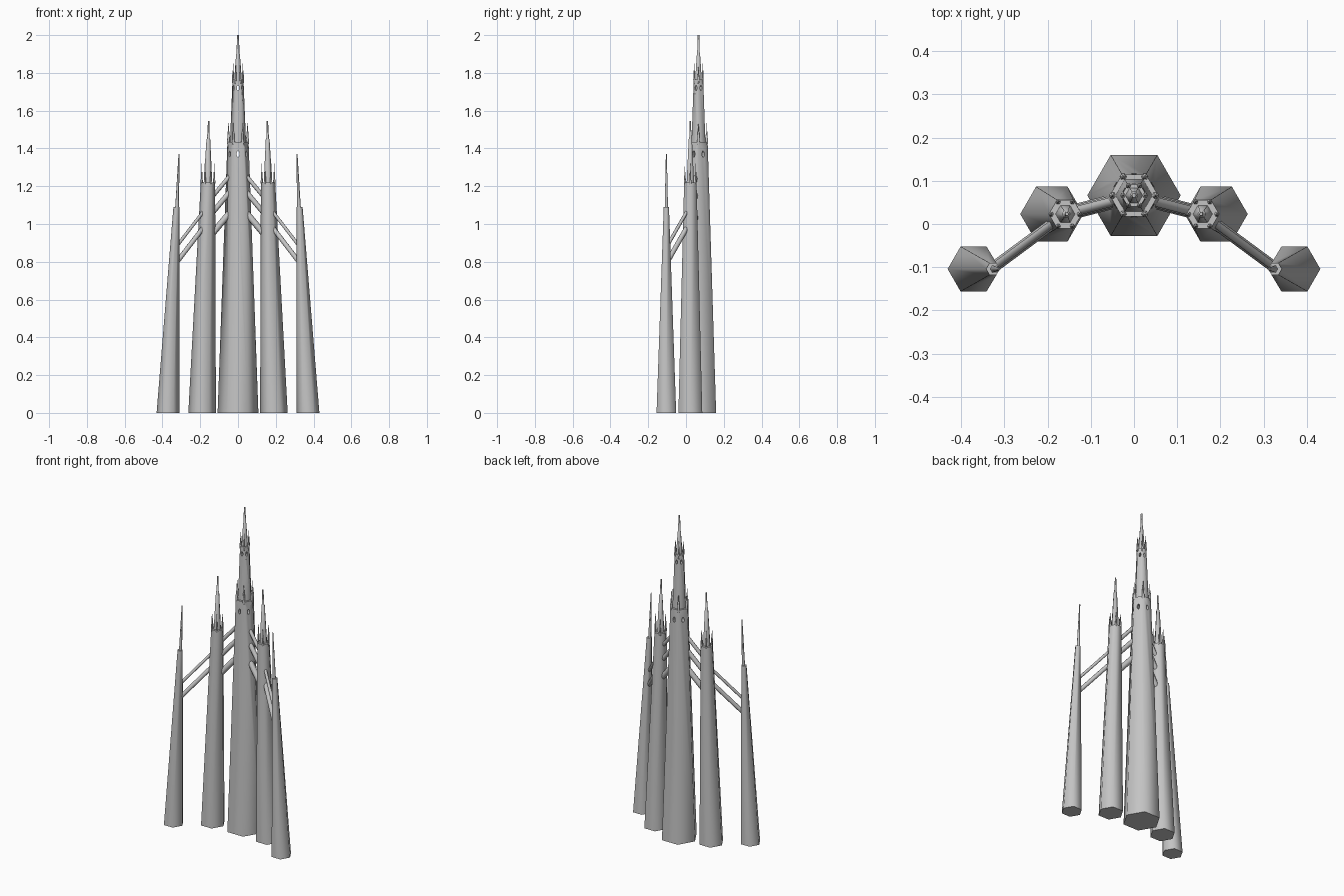
import bpy, bmesh, math
from mathutils import Vector, Matrix

if "Cube" in bpy.data.objects:
    bpy.data.objects.remove(bpy.data.objects["Cube"])

stone = bpy.data.materials.new("grey stone")
stone.diffuse_color = (0.55, 0.55, 0.55, 1)
stone.use_nodes = True
stone.node_tree.nodes["Principled BSDF"].inputs["Base Color"].default_value = stone.diffuse_color


def add_object(name, bm, smooth=True):
    bmesh.ops.recalc_face_normals(bm, faces=bm.faces)
    me = bpy.data.meshes.new(name)
    bm.to_mesh(me)
    bm.free()
    me.materials.append(stone)
    ob = bpy.data.objects.new(name, me)
    bpy.context.collection.objects.link(ob)
    if smooth:
        bpy.ops.object.select_all(action='DESELECT')
        ob.select_set(True)
        bpy.context.view_layer.objects.active = ob
        bpy.ops.object.shade_smooth_by_angle(angle=math.radians(65))
    return ob


def loft(bm, rings, n=6):
    """Stack n-sided rings (x, y, z, radius), capped at both ends."""
    loops = [[bm.verts.new((x + r * math.cos(math.tau * i / n),
                            y + r * math.sin(math.tau * i / n), z))
              for i in range(n)] for x, y, z, r in rings]
    for a, b in zip(loops, loops[1:]):
        for i in range(n):
            j = (i + 1) % n
            bm.faces.new((a[i], a[j], b[j], b[i]))
    bm.faces.new(loops[0][::-1])
    bm.faces.new(loops[-1])


def lofted(name, *rings):
    bm = bmesh.new()
    loft(bm, rings)
    return add_object(name, bm)


def crown(name, x, y, z, r, h, size):
    """Six stepped pinnacles standing on the corners of a tower top."""
    bm = bmesh.new()
    for i in range(6):
        a = math.tau * i / 6
        px, py = x + r * math.cos(a), y + r * math.sin(a)
        loft(bm, [(px, py, z - 0.03, size * 0.6), (px, py, z, size),
                  (px, py, z + h * 0.55, size * 0.55),
                  (px, py, z + h * 0.56, size * 0.3),
                  (px, py, z + h, size * 0.15)])
    return add_object(name, bm)


def strut(name, a, b, r):
    a, b = Vector(a), Vector(b)
    d = b - a
    bm = bmesh.new()
    bmesh.ops.create_cone(bm, cap_ends=True, segments=8, radius1=r, radius2=r, depth=d.length)
    bm.transform(Matrix.Translation((a + b) / 2) @ d.to_track_quat('Z', 'Y').to_matrix().to_4x4())
    return add_object(name, bm)


def cut_windows(tower, y, z, w, h):
    """Pierce every pair of opposite walls with an arched-ended slot."""
    for k in range(3):
        bm = bmesh.new()
        bmesh.ops.create_cone(bm, cap_ends=True, segments=8, radius1=1, radius2=1, depth=0.4)
        bm.transform(Matrix.Translation((0, y, z))
                     @ Matrix.Rotation(math.radians(60 * k), 4, 'Z')
                     @ Matrix.Diagonal((w / 2, 1, h / 2, 1))
                     @ Matrix.Rotation(math.pi / 2, 4, 'X')
                     @ Matrix.Rotation(math.pi / 8, 4, 'Z'))
        cutter = add_object("window_cutter", bm, False)
        cutter.hide_render = True
        cutter.hide_set(True)
        mod = tower.modifiers.new("window", 'BOOLEAN')
        mod.operation = 'DIFFERENCE'
        mod.solver = 'EXACT'
        mod.object = cutter


# Central tower: shaft, upper stage, spire
CY = 0.066
shaft = lofted("central_shaft", (0, CY, 0, 0.108), (0, CY, 1.435, 0.056))
cut_windows(shaft, CY, 1.37, 0.016, 0.034)
upper = lofted("central_upper_stage", (0, CY, 1.42, 0.043), (0, CY, 1.765, 0.029))
cut_windows(upper, CY, 1.72, 0.013, 0.028)
lofted("central_spire", (0, CY, 1.75, 0.021), (0, CY, 1.90, 0.010),
       (0, CY, 1.902, 0.008), (0, CY, 2.0, 0.005))
crown("central_lower_crown", 0, CY, 1.435, 0.050, 0.10, 0.008)
crown("central_upper_crown", 0, CY, 1.765, 0.026, 0.085, 0.006)

for s, side in ((-1, "left"), (1, "right")):
    # Middle tower, leaning inward
    MY = 0.023
    lofted(side + "_middle_shaft", (s * 0.190, MY, 0, 0.073), (s * 0.159, MY, 1.22, 0.038))
    lofted(side + "_middle_spire", (s * 0.159, MY, 1.21, 0.023), (s * 0.157, MY, 1.45, 0.010),
           (s * 0.157, MY, 1.452, 0.007), (s * 0.155, MY, 1.545, 0.004))
    crown(side + "_middle_crown", s * 0.159, MY, 1.22, 0.033, 0.10, 0.006)
    # Outer tower
    OY = -0.104
    lofted(side + "_outer_shaft", (s * 0.371, OY, 0, 0.060), (s * 0.326, OY, 1.09, 0.016))
    lofted(side + "_outer_spire", (s * 0.323, OY, 1.08, 0.010), (s * 0.315, OY, 1.29, 0.005),
           (s * 0.312, OY, 1.37, 0.003))
    # Flying struts between the towers
    for i, (z, r) in enumerate(((1.115, 0.011), (1.03, 0.014), (0.92, 0.017))):
        strut(f"{side}_inner_strut_{i}", (s * 0.16, MY, z), (s * 0.01, CY - 0.004, z + 0.18), r)
    for i, (z, r) in enumerate(((0.875, 0.009), (0.79, 0.013))):
        strut(f"{side}_outer_strut_{i}", (s * 0.33, OY, z), (s * 0.165, MY - 0.005, z + 0.215), r)
